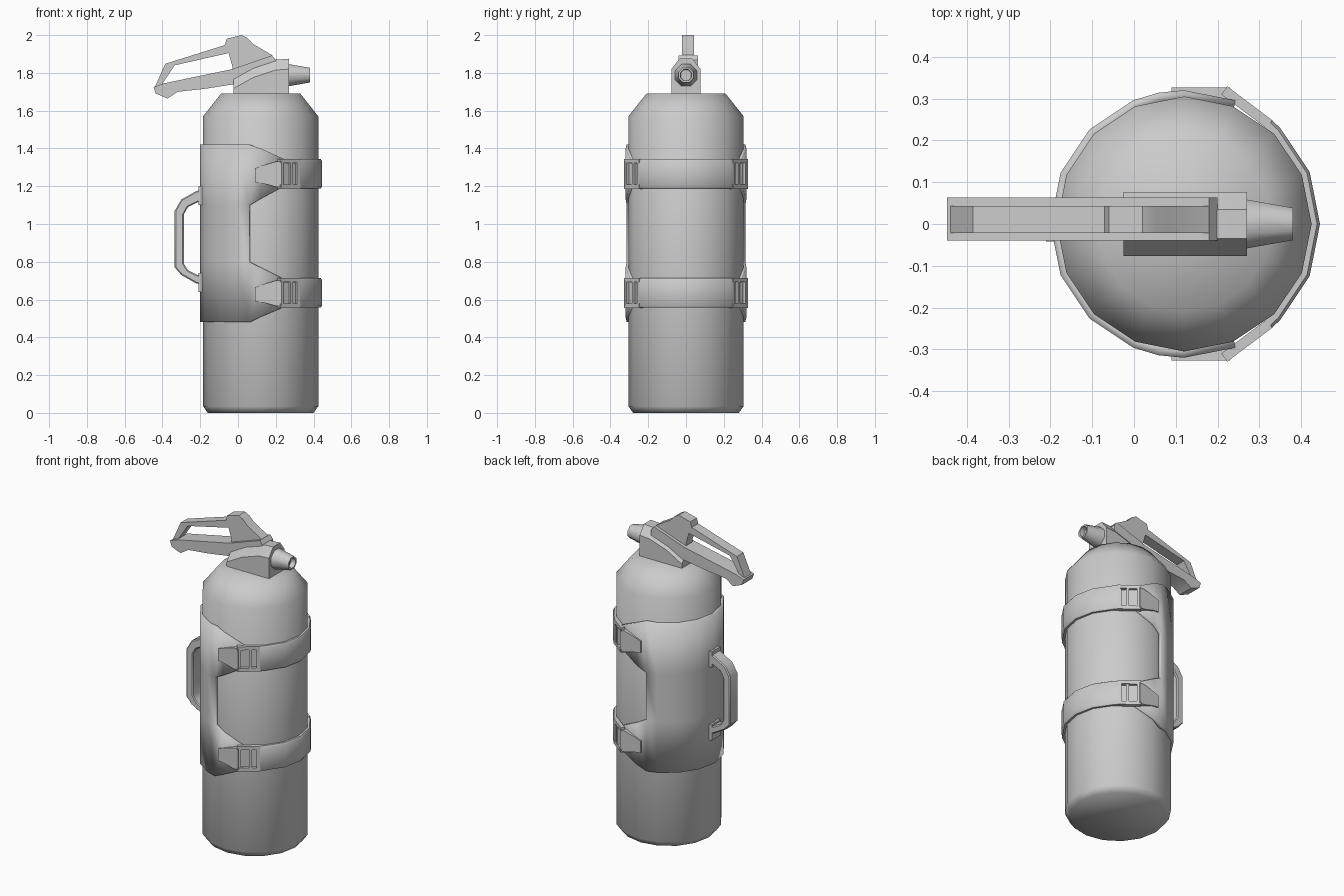
import bpy, bmesh
from math import sin, cos, radians, tau
from mathutils import Matrix, Vector

if "Cube" in bpy.data.objects:
    bpy.data.objects.remove(bpy.data.objects["Cube"])

CX, R = 0.12, 0.305          # cylinder axis and radius


def finish(name, bm, angle=35, bevel=0.0, solid=0.0, mirror=False):
    bmesh.ops.remove_doubles(bm, verts=bm.verts, dist=1e-5)
    bmesh.ops.recalc_face_normals(bm, faces=bm.faces)
    me = bpy.data.meshes.new(name)
    bm.to_mesh(me)
    bm.free()
    ob = bpy.data.objects.new(name, me)
    bpy.context.collection.objects.link(ob)
    bpy.ops.object.select_all(action='DESELECT')
    ob.select_set(True)
    bpy.context.view_layer.objects.active = ob
    bpy.ops.object.shade_smooth_by_angle(angle=radians(angle))
    if solid:
        m = ob.modifiers.new("thickness", 'SOLIDIFY')
        m.thickness, m.offset = solid, -1
    if bevel:
        m = ob.modifiers.new("bevel", 'BEVEL')
        m.width, m.segments, m.angle_limit = bevel, 1, radians(50)
        m.limit_method = 'ANGLE'
    if mirror:
        m = ob.modifiers.new("mirror", 'MIRROR')
        m.use_axis = (False, True, False)
    return ob


def loft(name, rings, **kw):
    """Skin closed rings of points and cap both ends."""
    bm = bmesh.new()
    rows = [[bm.verts.new(p) for p in r] for r in rings]
    n = len(rows[0])
    for a, b in zip(rows, rows[1:]):
        for i in range(n):
            j = (i + 1) % n
            bm.faces.new((a[i], a[j], b[j], b[i]))
    bm.faces.new(rows[0])
    bm.faces.new(rows[-1])
    return finish(name, bm, **kw)


def prism(name, pts, y0, y1, **kw):
    """Front-view outline (x, z) extruded along y."""
    return loft(name, [[(x, y, z) for x, z in pts] for y in (y0, y1)], **kw)


def box(bm, size, mat):
    bmesh.ops.create_cube(bm, size=1, matrix=mat @ Matrix.Diagonal((*size, 1)))


# Bottle body: 16-sided lathe
loft("cylinder_body",
     [[(CX + r * cos(tau * i / 16), r * sin(tau * i / 16), z) for i in range(16)]
      for r, z in ((0.28, 0), (R, 0.035), (R, 1.57), (0.21, 1.69))], angle=60)

# Valve block with chamfered, sloping top
loft("valve_block",
     [[(x, -0.077, 1.68), (x, -0.077, t - 0.055), (x, -0.035, t),
       (x, 0.035, t), (x, 0.077, t - 0.055), (x, 0.077, 1.68)]
      for x, t in ((-0.025, 1.772), (0.08, 1.83), (0.2, 1.87), (0.27, 1.875))])

# Eight-sided tapered nozzle with a recessed mouth
loft("nozzle",
     [[(x, r * cos(tau * (i + .5) / 8), 1.788 + r * sin(tau * (i + .5) / 8)) for i in range(8)]
      for x, r in ((0.25, 0.065), (0.27, 0.063), (0.38, 0.042), (0.38, 0.032), (0.35, 0.03))],
     angle=50)

# Lever: narrow loop grip over a wider lower arm
prism("lever_grip",
      [(-0.44, 1.725), (-0.385, 1.848), (-0.07, 1.947), (-0.06, 1.98), (0.02, 2.0),
       (0.05, 1.985), (0.08, 1.953), (0.18, 1.894), (0.19, 1.87), (-0.03, 1.80),
       (-0.03, 1.835), (-0.05, 1.905), (-0.336, 1.84), (-0.405, 1.735)], -0.022, 0.043)
prism("lever_arm",
      [(-0.447, 1.725), (-0.435, 1.69), (-0.373, 1.665), (-0.32, 1.7), (-0.18, 1.715),
       (-0.02, 1.74), (0.2, 1.82), (0.2, 1.868), (0.18, 1.893), (-0.03, 1.82),
       (-0.39, 1.745)], -0.04, 0.063)

# Holder shell around the back, with two prongs on each side
shell = bmesh.new()


def on_shell(deg, z, r=0.32):
    return Vector((CX - r * cos(radians(deg)), r * sin(radians(deg)), z))


def strip(cols):
    for (a, lo_a, hi_a), (b, lo_b, hi_b) in zip(cols, cols[1:]):
        shell.faces.new([shell.verts.new(on_shell(d, z)) for d, z in
                         ((a, lo_a), (b, lo_b), (b, hi_b), (a, hi_a))])


back = (-79, -67.5, -45, -22.5, 0, 22.5, 45, 67.5, 79)
for lo, hi in ((0.48, 0.8), (0.8, 1.1), (1.1, 1.42)):
    strip([(a, lo, hi) for a in back])
for s in (-1, 1):
    strip([(s * 79, 0.48, 0.8), (s * 90, 0.508, 0.77), (s * 112.5, 0.56, 0.71)])
    strip([(s * 79, 1.1, 1.42), (s * 90, 1.133, 1.4), (s * 112.5, 1.2, 1.345)])
finish("holder_shell", shell, angle=40, solid=0.025)

# Carry handle with mounting plates
prism("carry_handle",
      [(-0.19, 1.18), (-0.22, 1.175), (-0.30, 1.13), (-0.335, 1.07), (-0.335, 0.77),
       (-0.30, 0.73), (-0.22, 0.685), (-0.19, 0.68), (-0.19, 0.725), (-0.215, 0.73),
       (-0.265, 0.755), (-0.287, 0.79), (-0.287, 1.05), (-0.265, 1.09),
       (-0.215, 1.115), (-0.19, 1.12)], -0.04, 0.04, bevel=0.006)
for i, z in enumerate((0.69, 1.15)):
    prism("handle_plate_%d" % i, [(-0.21, z - 0.05), (-0.21, z + 0.05),
                                  (-0.18, z + 0.05), (-0.18, z - 0.05)], -0.042, 0.042)

# Straps: front band, side buckles and strap tails
for label, zc in (("lower", 0.635), ("upper", 1.265)):
    rings = []
    for a in (-50, -45, -22.5, 0, 22.5, 45, 50):
        c, s = cos(radians(a)), sin(radians(a))
        rings.append([(CX + r * c, r * s, zc + z) for r, z in
                      ((0.298, -0.078), (0.318, -0.078), (0.325, -0.068),
                       (0.325, 0.068), (0.318, 0.078), (0.298, 0.078))])
    loft(label + "_strap_band", rings)

    bm = bmesh.new()
    frame = Matrix.Translation((0.27, 0.279, zc)) @ Matrix.Rotation(radians(-37), 4, 'Z')
    for size, pos in (((0.135, 0.024, 0.022), (0, 0, 0.068)),
                      ((0.135, 0.024, 0.022), (0, 0, -0.068)),
                      ((0.02, 0.02, 0.13), (-0.055, 0, 0)),
                      ((0.02, 0.02, 0.13), (0.055, 0, 0)),
                      ((0.016, 0.02, 0.13), (0.01, 0, 0)),
                      ((0.12, 0.008, 0.11), (0, -0.008, 0))):
        box(bm, size, frame @ Matrix.Translation(pos))
    finish(label + "_buckles", bm, mirror=True)

    prism(label + "_strap_tails",
          [(0.09, zc - 0.045), (0.09, zc + 0.03), (0.13, zc + 0.045), (0.2, zc + 0.065),
           (0.23, zc + 0.065), (0.23, zc - 0.068), (0.2, zc - 0.068), (0.13, zc - 0.05)],
          0.295, 0.327, mirror=True)
